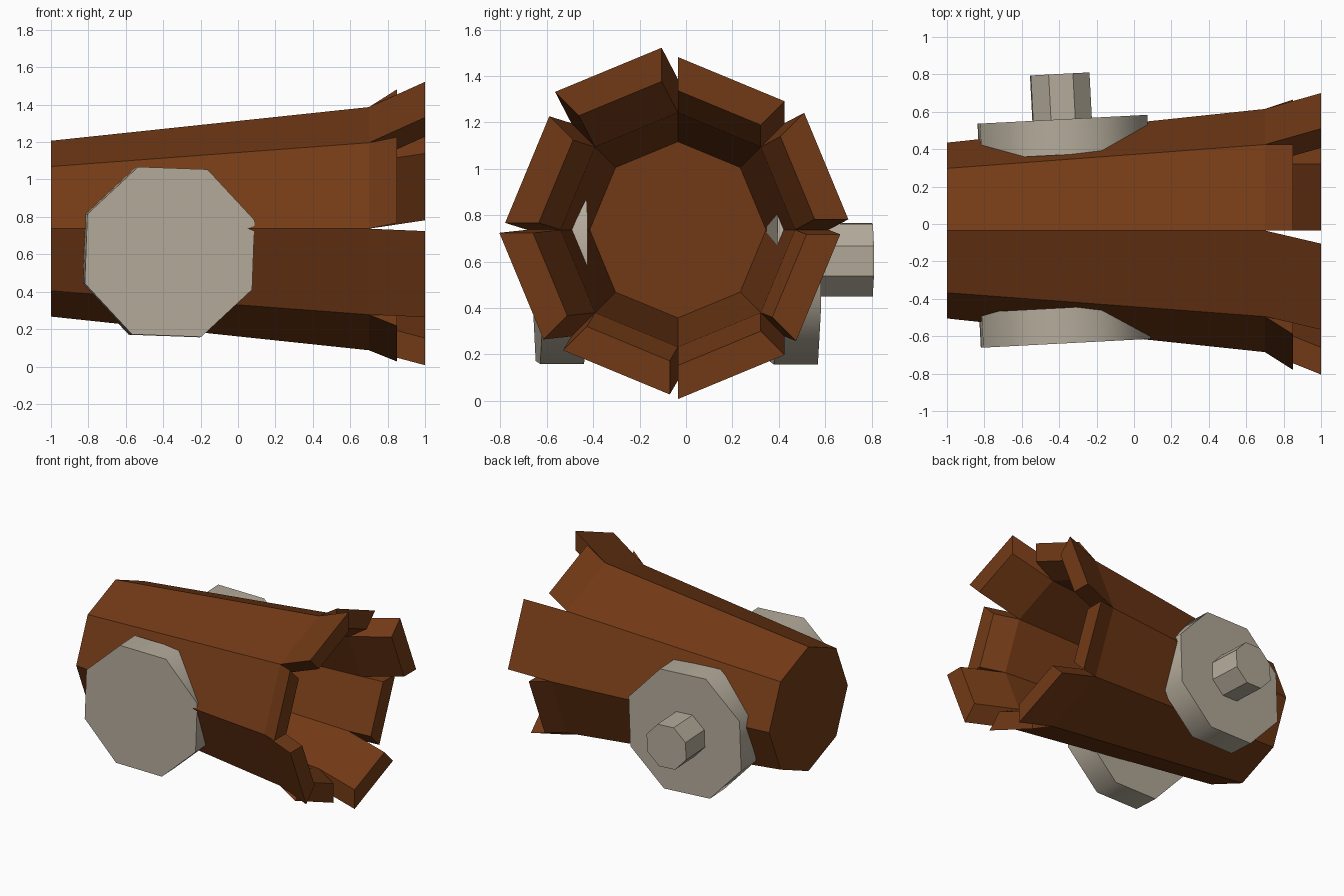
import bpy, bmesh
from math import radians, sin, cos, pi
from mathutils import Matrix, Vector

if "Cube" in bpy.data.objects:
    bpy.data.objects.remove(bpy.data.objects["Cube"])

CY, CZ = -0.035, 0.737   # barrel axis


def material(name, colour):
    m = bpy.data.materials.new(name)
    m.diffuse_color = (*colour, 1)
    m.use_nodes = True
    m.node_tree.nodes["Principled BSDF"].inputs["Base Color"].default_value = m.diffuse_color
    return m


wood = material("wood", (0.17, 0.042, 0.008))
stone = material("stone", (0.46, 0.41, 0.33))


# Hollow octagonal barrel with splayed staves at the mouth
def barrel():
    bm = bmesh.new()

    def ring(x, r):
        return [bm.verts.new((x, CY + r * sin(i * pi / 4), CZ + r * cos(i * pi / 4)))
                for i in range(8)]

    # outside back, outside mouth, inside mouth, inside floor
    rings = [ring(-1, 0.47), ring(0.7, 0.65), ring(0.7, 0.505), ring(-0.9, 0.38)]
    bm.faces.new(rings[0])
    bm.faces.new(rings[3])
    rim = []
    for a, b in zip(rings, rings[1:]):
        for i in range(8):
            j = (i + 1) % 8
            f = bm.faces.new((a[i], a[j], b[j], b[i]))
            if a is rings[1]:
                rim.append(f)

    # each stave leans out by its own amount (y, z); lengths alternate
    leans = [(0, 0.095), (0.085, 0.045), (0.05, -0.02), (0, -0.08),
             (-0.035, -0.06), (-0.12, -0.013), (-0.095, 0.03), (-0.07, 0.135)]
    for k, (f, (dy, dz)) in enumerate(zip(rim, leans)):
        new = bmesh.ops.extrude_discrete_faces(bm, faces=[f])["faces"][0]
        bmesh.ops.translate(bm, verts=new.verts, vec=Vector((0.3 if k % 2 else 0.15, dy, dz)))
    bmesh.ops.remove_doubles(bm, verts=bm.verts, dist=0.0005)
    bmesh.ops.recalc_face_normals(bm, faces=bm.faces)
    me = bpy.data.meshes.new("barrel")
    bm.to_mesh(me)
    bm.free()
    me.materials.append(wood)
    bpy.context.collection.objects.link(bpy.data.objects.new("barrel", me))


# Slightly turned octagonal disc lying across y
def disc(name, centre, radius, depth, smooth=False):
    bpy.ops.mesh.primitive_cylinder_add(vertices=8, radius=radius, depth=depth)
    ob = bpy.context.object
    ob.name = name
    ob.data.materials.append(stone)
    if smooth:
        bpy.ops.object.shade_smooth_by_angle(angle=radians(50))
    ob.matrix_world = (Matrix.Translation(centre) @ Matrix.Rotation(radians(3), 4, 'Z')
                       @ Matrix.Rotation(radians(90), 4, 'X')
                       @ Matrix.Rotation(radians(20.4), 4, 'Z'))


barrel()
disc("front_wheel", (-0.37, -0.543, 0.613), 0.485, 0.19, True)
disc("back_wheel", (-0.378, 0.465, 0.611), 0.485, 0.19, True)
disc("back_hub", (-0.388, 0.625, 0.608), 0.17, 0.355)
